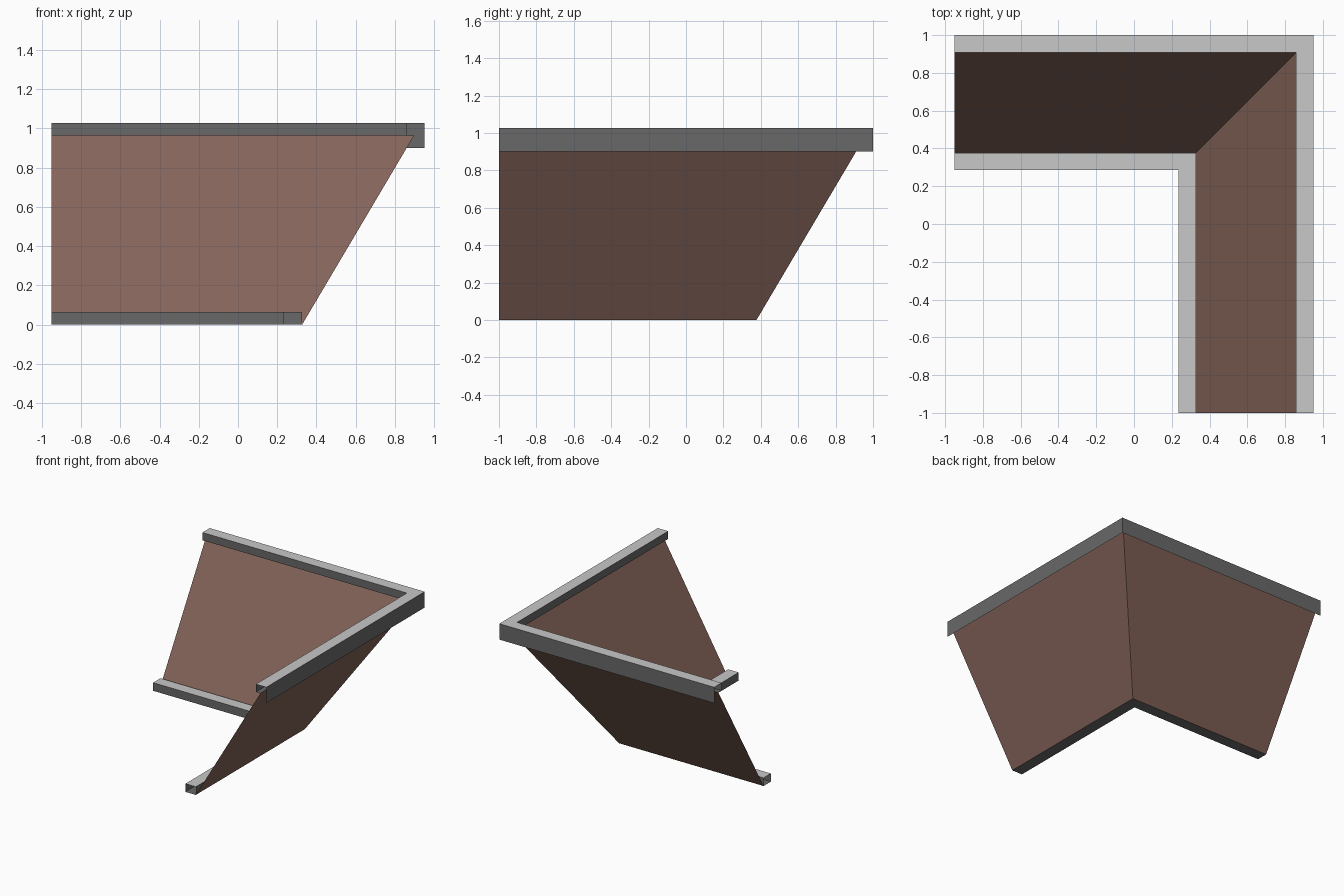
import bpy, bmesh

if "Cube" in bpy.data.objects:
    bpy.data.objects.remove(bpy.data.objects["Cube"])


def material(name, rgb):
    m = bpy.data.materials.new(name)
    m.diffuse_color = (*rgb, 1)
    m.use_nodes = True
    m.node_tree.nodes["Principled BSDF"].inputs["Base Color"].default_value = m.diffuse_color
    return m


BROWN = material("brown panel", (0.23, 0.128, 0.10))
LIGHT = material("light grey top", (0.58, 0.58, 0.58))
DARK = material("dark grey trim", (0.14, 0.14, 0.14))


def sweep(name, profile, mats, closed=False, top_z=None):
    """Sweep an open-ended (offset, height) profile round the mitred L corner."""
    bm = bmesh.new()
    rows = [[bm.verts.new(p) for p in ((-0.95, u + 0.05, z), (u, u + 0.05, z), (u, -1, z))]
            for u, z in profile]
    pairs = list(zip(rows, rows[1:]))
    if closed:
        pairs.append((rows[-1], rows[0]))
    for a, b in pairs:
        for i in range(2):
            f = bm.faces.new((a[i], a[i + 1], b[i + 1], b[i]))
            # upper faces take the light colour
            if top_z is not None and all(v.co.z > top_z - 0.001 for v in f.verts):
                f.material_index = 1
    bmesh.ops.recalc_face_normals(bm, faces=bm.faces)
    me = bpy.data.meshes.new(name)
    bm.to_mesh(me)
    bm.free()
    for m in mats:
        me.materials.append(m)
    ob = bpy.data.objects.new(name, me)
    bpy.context.collection.objects.link(ob)
    return ob


# sloped sheet, meeting at the mitred corner
sweep("sloped_panel", [(0.898, 0.965), (0.327, 0)], [BROWN])

# lower ledge: hollow rectangular trim
sweep("lower_ledge", [(0.235, 0), (0.235, 0.065), (0.327, 0.065), (0.327, 0)],
      [DARK, LIGHT], closed=True, top_z=0.065)

# upper rim: short inner lip, flat top and deeper outer fascia
sweep("upper_rim", [(0.898, 0.965), (0.858, 0.965), (0.858, 1.027), (0.95, 1.027), (0.95, 0.90)],
      [DARK, LIGHT], top_z=1.027)
